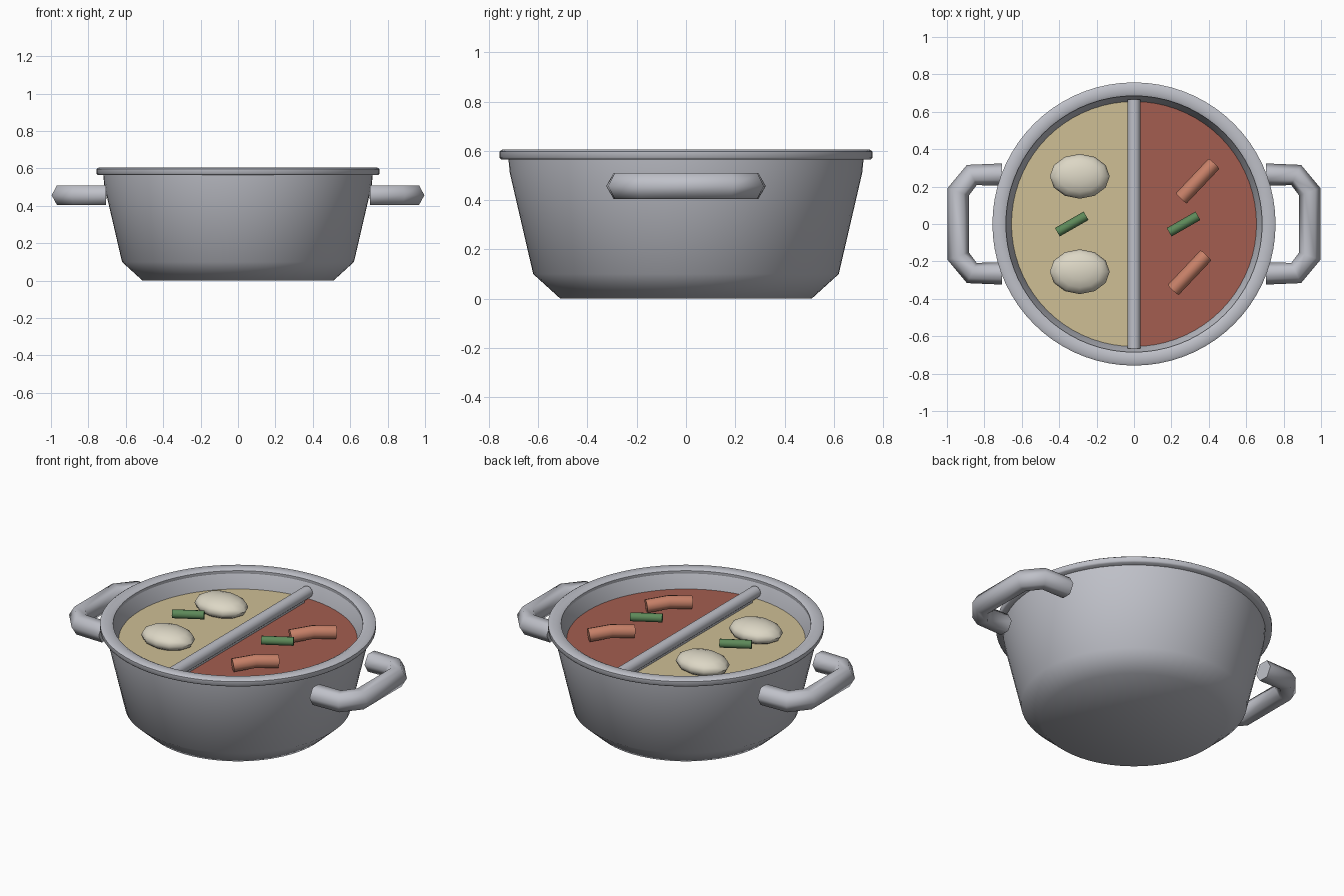
import bpy, bmesh, math
from mathutils import Vector, Matrix

if "Cube" in bpy.data.objects:
    bpy.data.objects.remove(bpy.data.objects["Cube"])


def material(name, rgb):
    m = bpy.data.materials.new(name)
    m.diffuse_color = (*rgb, 1)
    m.use_nodes = True
    m.node_tree.nodes["Principled BSDF"].inputs["Base Color"].default_value = m.diffuse_color
    return m


METAL = material("brushed_metal", (0.52, 0.53, 0.58))
TAN = material("pale_broth", (0.62, 0.52, 0.30))
RED = material("red_broth", (0.37, 0.11, 0.08))
CREAM = material("cream", (0.72, 0.68, 0.56))
SALMON = material("salmon", (0.58, 0.22, 0.14))
GREEN = material("green", (0.11, 0.25, 0.10))


def finish(bm, name, mat, angle=50):
    bmesh.ops.recalc_face_normals(bm, faces=bm.faces)
    me = bpy.data.meshes.new(name)
    bm.to_mesh(me)
    bm.free()
    me.materials.append(mat)
    ob = bpy.data.objects.new(name, me)
    bpy.context.collection.objects.link(ob)
    bpy.ops.object.select_all(action='DESELECT')
    ob.select_set(True)
    bpy.context.view_layer.objects.active = ob
    if angle:
        bpy.ops.object.shade_smooth_by_angle(angle=math.radians(angle))
    return ob


def lathe(name, profile, mat, closed=False, steps=72, angle=50):
    """Spin an (r, z) profile around the z axis."""
    bm = bmesh.new()
    vs = [bm.verts.new((r, 0, z)) for r, z in profile]
    es = [bm.edges.new(p) for p in zip(vs, vs[1:])]
    if closed:
        es.append(bm.edges.new((vs[-1], vs[0])))
    bmesh.ops.spin(bm, geom=vs + es, cent=(0, 0, 0), axis=(0, 0, 1),
                   angle=2 * math.pi, steps=steps, use_duplicate=False)
    bmesh.ops.remove_doubles(bm, verts=bm.verts, dist=1e-5)
    return finish(bm, name, mat, angle)


def tube(name, path, radius, sides, mat, angle=65):
    """Sweep a regular polygon along a path, a ring per point."""
    bm = bmesh.new()
    pts = [Vector(p) for p in path]
    rings = []
    for i, p in enumerate(pts):
        t = Vector()
        if i:
            t += (p - pts[i - 1]).normalized()
        if i < len(pts) - 1:
            t += (pts[i + 1] - p).normalized()
        t.normalize()
        side = t.cross(Vector((0, 0, 1))).normalized()
        up = side.cross(t)
        rings.append([bm.verts.new(p + radius * (math.cos(a) * side + math.sin(a) * up))
                      for a in (2 * math.pi * k / sides for k in range(sides))])
    for a, b in zip(rings, rings[1:]):
        for k in range(sides):
            n = (k + 1) % sides
            bm.faces.new((a[k], a[n], b[n], b[k]))
    bm.faces.new(rings[0])
    bm.faces.new(rings[-1])
    return finish(bm, name, mat, angle)


# Pot shell: outside, then over the lip and down the inside
lathe("pot_body", [(0, 0), (0.51, 0), (0.62, 0.10), (0.715, 0.51), (0.722, 0.58),
                   (0.685, 0.58), (0.655, 0.50), (0.60, 0.12), (0, 0.06)], METAL)

# Rolled rim band
lathe("rim", [(0.69, 0.565), (0.75, 0.565), (0.757, 0.573), (0.757, 0.597),
              (0.745, 0.605), (0.70, 0.605), (0.685, 0.597), (0.685, 0.573)],
      METAL, closed=True)

# Two half discs of broth
for name, mat, start in (("red_broth", RED, -90), ("pale_broth", TAN, 90)):
    bm = bmesh.new()
    bm.faces.new([bm.verts.new((0.657 * math.cos(a), 0.657 * math.sin(a), 0.5))
                  for a in (math.radians(start + 5 * k) for k in range(37))])
    finish(bm, name, mat, 0)

# Divider: thin wall with a round bar on top
bm = bmesh.new()
bmesh.ops.create_cube(bm, size=1, matrix=Matrix.Translation((0, 0, 0.31)) @
                      Matrix.Diagonal((0.05, 1.2, 0.44, 1)))
finish(bm, "divider_wall", METAL, 0)
tube("divider_bar", [(0, -0.665, 0.535), (0, 0.665, 0.535)], 0.035, 12, METAL)

# Side handles
for s, side in ((1, "right"), (-1, "left")):
    path = [(0.705, 0.264), (0.867, 0.262), (0.94, 0.172)]
    path += [(x, -y) for x, y in reversed(path)]
    tube(side + "_handle", [(s * x, y, 0.457) for x, y in path], 0.06, 6, METAL)

# Eggs and red rolls, one of each per half of the pot
for s, where in ((1, "back"), (-1, "front")):
    bm = bmesh.new()
    bmesh.ops.create_uvsphere(bm, u_segments=12, v_segments=8, radius=1,
                              matrix=Matrix.Translation((-0.29, s * 0.255, 0.535)) @
                              Matrix.Diagonal((0.16, 0.12, 0.06, 1)))
    finish(bm, where + "_egg", CREAM)
    cx, cy = (0.34, 0.23) if s > 0 else (0.297, -0.26)
    tube(where + "_roll", [(cx - 0.087, cy - 0.092, 0.535), (cx, cy, 0.548),
                           (cx + 0.087, cy + 0.092, 0.535)], 0.04, 8, SALMON)

# Green onion pieces
for cx, where in ((-0.333, "left"), (0.265, "right")):
    tube(where + "_onion", [(cx - 0.077, -0.044, 0.563), (cx + 0.077, 0.044, 0.563)],
         0.026, 8, GREEN)
